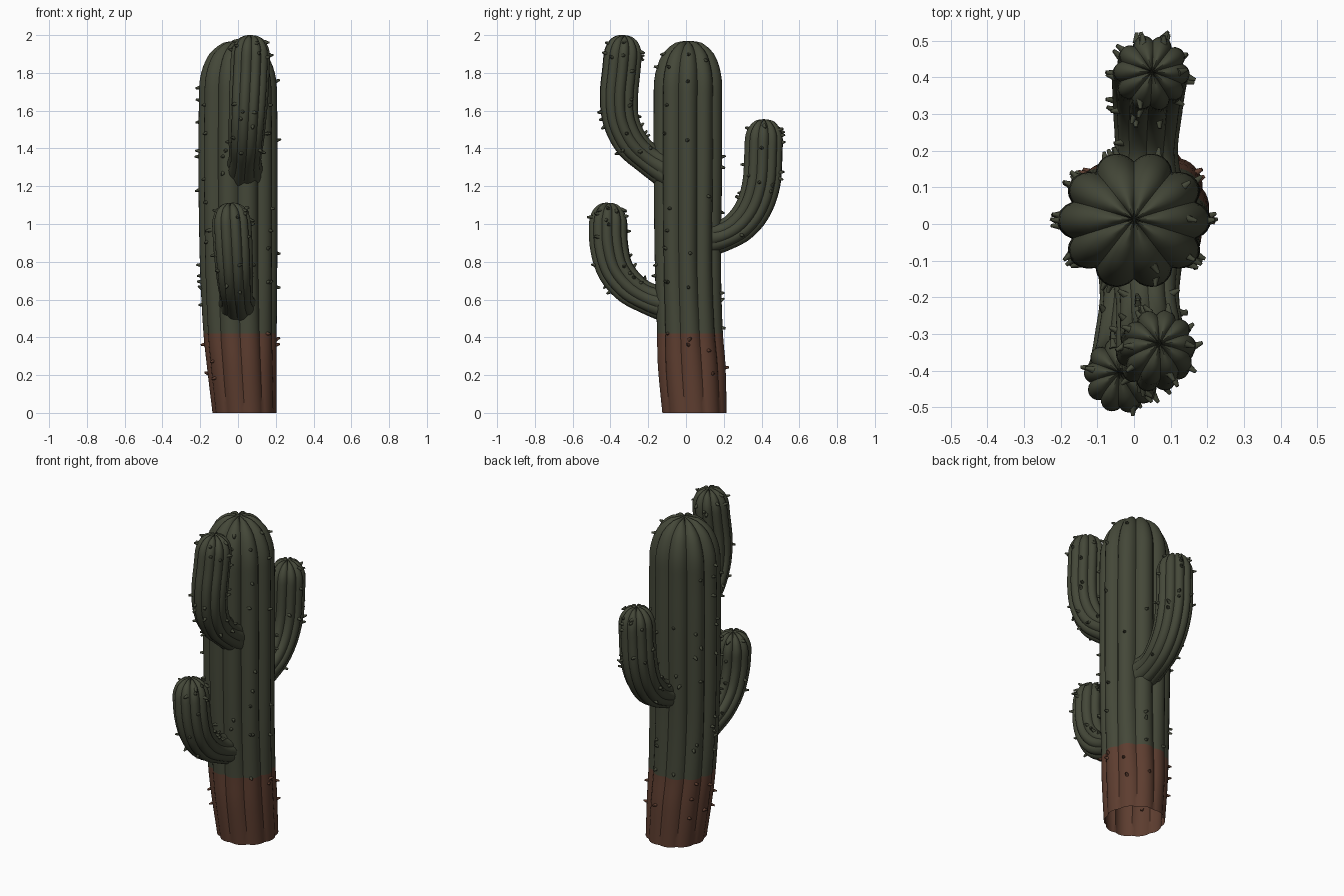
import bpy, bmesh, math, random
from mathutils import Vector, Matrix

cube = bpy.data.objects.get("Cube")
if cube:
    bpy.data.objects.remove(cube)
random.seed(4)
SEG = 8           # facets across each rib
BARK_TOP = 0.42   # height where the bark ends


def make_material(name, color):
    mat = bpy.data.materials.new(name)
    mat.use_nodes = True
    mat.diffuse_color = color
    bsdf = mat.node_tree.nodes["Principled BSDF"]
    bsdf.inputs["Base Color"].default_value = color
    bsdf.inputs["Roughness"].default_value = 0.8
    return mat


GREEN = make_material("cactus green", (0.058, 0.064, 0.040, 1))
BROWN = make_material("bark brown", (0.110, 0.047, 0.029, 1))


def catmull(points, u):
    """Smooth interpolation of tuples, u from 0 to len - 1."""
    i = min(int(u), len(points) - 2)
    f = u - i
    a, b = points[max(i - 1, 0)], points[i]
    c, d = points[i + 1], points[min(i + 2, len(points) - 1)]
    return [0.5 * (2 * q + (r - p) * f + (2 * p - 5 * q + 4 * r - s) * f * f
            + (3 * q - p - 3 * r + s) * f ** 3) for p, q, r, s in zip(a, b, c, d)]


def sample_path(points, step, dome):
    """Rows of (x, y, z, radius x, radius y, scale), ending in a rounded dome."""
    fine = [catmull(points, k * (len(points) - 1) / 300) for k in range(301)]
    lengths = [0.0]
    for p, q in zip(fine, fine[1:]):
        lengths.append(lengths[-1] + (Vector(q[:3]) - Vector(p[:3])).length)
    total = lengths[-1]
    body = total - dome
    count = int(body / step)
    stops = [(body * k / count, 1.0) for k in range(count)]
    for k in range(11):
        t = k / 10 * math.pi / 2
        stops.append((body + dome * math.sin(t), max(math.cos(t), 0.0) ** 0.8))
    rows = []
    for s, scale in stops:
        k = min(range(301), key=lambda j: abs(lengths[j] - s))
        rows.append((fine[k], scale))
    return rows


def finish(name, bm, angle):
    """Turn a bmesh into an object, coloured by height."""
    bmesh.ops.recalc_face_normals(bm, faces=bm.faces)
    for face in bm.faces:
        face.material_index = int(face.calc_center_median().z < BARK_TOP)
    mesh = bpy.data.meshes.new(name)
    bm.to_mesh(mesh)
    bm.free()
    obj = bpy.data.objects.new(name, mesh)
    bpy.context.collection.objects.link(obj)
    mesh.materials.append(GREEN)
    mesh.materials.append(BROWN)
    bpy.ops.object.select_all(action="DESELECT")
    obj.select_set(True)
    bpy.context.view_layer.objects.active = obj
    bpy.ops.object.shade_smooth_by_angle(angle=math.radians(angle))
    return obj


def ribbed_column(name, points, ribs, depth, dome, spines, upright=False):
    rows = sample_path(points, 0.03, dome)
    centers = [Vector(row[0][:3]) for row in rows]
    bm = bmesh.new()
    rings = []
    side = Vector((1, 0, 0))
    for i, (row, scale) in enumerate(rows):
        # carry the ring frame along the path
        if upright:
            tangent = Vector((0, 0, 1))
        else:
            tangent = (centers[min(i + 1, len(rows) - 1)] - centers[max(i - 1, 0)]).normalized()
        side = (side - tangent * side.dot(tangent)).normalized()
        across = tangent.cross(side)
        # ribs are shallow near the base
        groove = depth * min(1.0, 0.4 + i / len(rows) * 1.5)
        ring = []
        for j in range(ribs * SEG):
            a = 2 * math.pi * (j - SEG / 2) / (ribs * SEG)
            lobe = abs(math.sin(math.pi * j / SEG)) ** 0.8
            r = scale * (1 - groove * (1 - lobe))
            ring.append(bm.verts.new(centers[i] + side * (math.cos(a) * r * row[3])
                                     + across * (math.sin(a) * r * row[4])
                                     - tangent * (0.02 * (1 - lobe) * (1 - scale))))
        rings.append(ring)
    for low, high in zip(rings, rings[1:]):
        for j in range(len(low)):
            k = (j + 1) % len(low)
            bm.faces.new((low[j], low[k], high[k], high[j]))

    # spines scattered on the rib crests
    spine_bm = bmesh.new()
    for _ in range(spines):
        i = random.randrange(5, len(rings) - 5)
        j = random.randrange(ribs) * SEG + SEG // 2 + random.choice((-1, 0, 0, 1))
        spot = rings[i][j].co
        out = (spot - centers[i]).normalized()
        tilt = Vector([random.uniform(-0.4, 0.4) for _ in range(3)])
        turn = (out + tilt).to_track_quat("Z", "Y").to_matrix().to_4x4()
        bmesh.ops.create_cone(spine_bm, cap_ends=True, segments=6, radius1=0.012,
                              radius2=0.005, depth=0.028,
                              matrix=Matrix.Translation(spot + out * 0.005) @ turn)
    finish(name + "_spines", spine_bm, 60)

    # weld the tip and cut a clean edge where the bark ends
    bmesh.ops.remove_doubles(bm, verts=bm.verts, dist=0.0005)
    bmesh.ops.bisect_plane(bm, geom=bm.verts[:] + bm.edges[:] + bm.faces[:],
                           plane_co=(0, 0, BARK_TOP), plane_no=(0, 0, 1))
    finish(name, bm, 40)


# trunk, open at the bottom: x, y, z, radius x, radius y
ribbed_column("trunk", [
    (0.035, 0.045, 0.0, 0.17, 0.175),
    (0.02, 0.03, 0.25, 0.185, 0.185),
    (0.01, 0.02, 0.45, 0.195, 0.18),
    (0.003, 0.01, 0.8, 0.205, 0.182),
    (0.0, 0.01, 1.3, 0.21, 0.188),
    (0.0, 0.01, 1.65, 0.207, 0.188),
    (0.0, 0.013, 1.97, 0.2, 0.188),
], 10, 0.15, 0.25, 70, upright=True)


def arm(name, x_base, x_tip, profile, spines):
    """Arm curving out of the trunk; profile holds (y, z) points."""
    last = len(profile) - 1
    points = []
    for i, (y, z) in enumerate(profile):
        f = i / last
        radius = 0.105 if i == 0 else 0.08 + 0.024 * min(1, f * 1.6)
        points.append((x_base + (x_tip - x_base) * f, y, z, radius, radius))
    ribbed_column(name, points, 10, 0.15, 0.12, spines)


arm("upper_front_arm", 0.03, 0.07, [
    (-0.09, 1.28), (-0.2, 1.345), (-0.29, 1.43), (-0.345, 1.55),
    (-0.355, 1.68), (-0.342, 1.82), (-0.325, 2.0)], 34)
arm("lower_front_arm", 0.0, -0.04, [
    (-0.09, 0.575), (-0.2, 0.605), (-0.3, 0.665), (-0.375, 0.76),
    (-0.407, 0.88), (-0.412, 1.0), (-0.405, 1.112)], 26)
arm("back_arm", 0.03, 0.05, [
    (0.1, 0.92), (0.2, 0.94), (0.29, 0.995), (0.36, 1.09),
    (0.4, 1.22), (0.41, 1.38), (0.415, 1.555)], 30)
